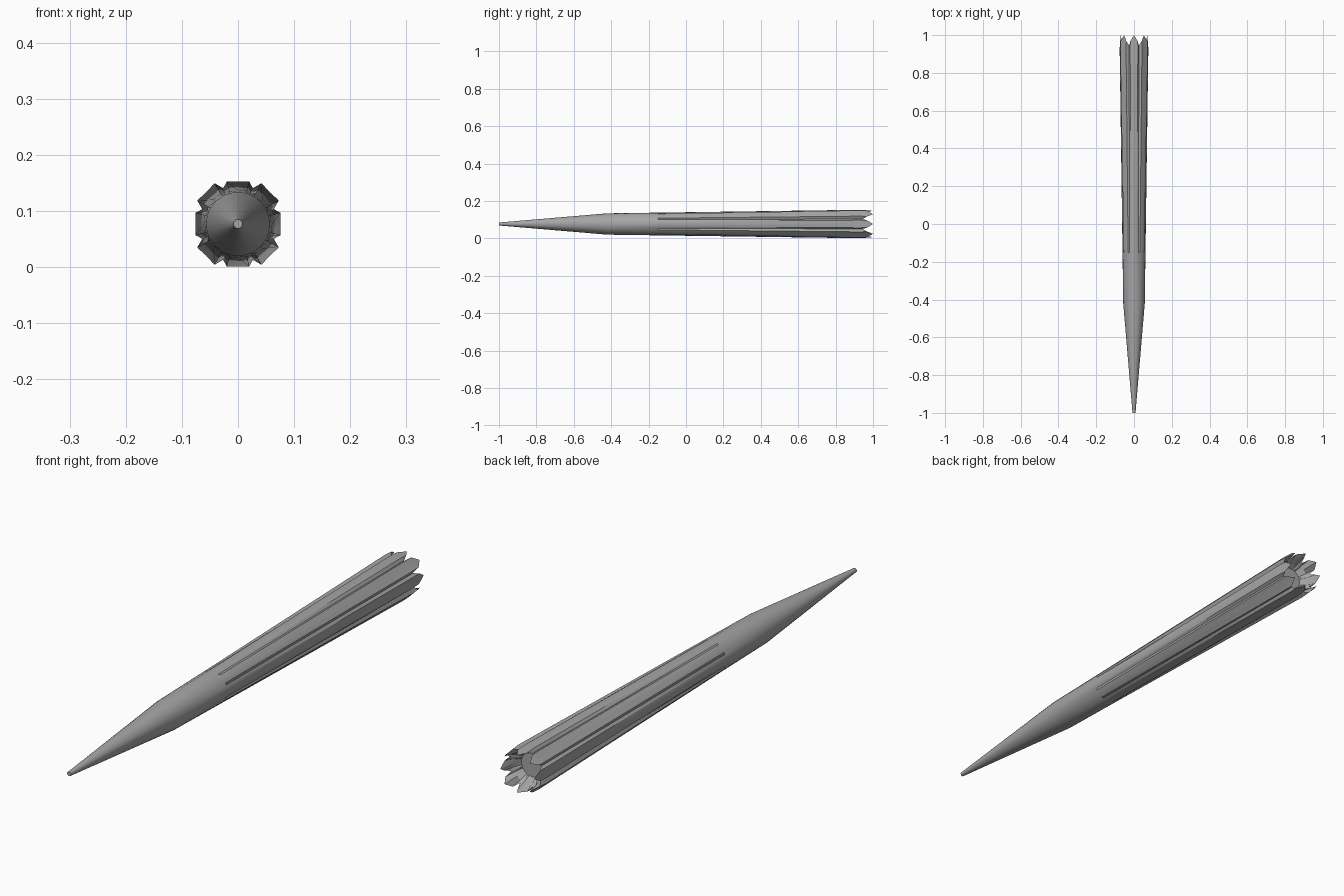
import bpy, bmesh, math

# Remove the default object
cube = bpy.data.objects.get("Cube")
if cube:
    bpy.data.objects.remove(cube, do_unlink=True)

PETALS = 8
CENTRE_Z = 0.077
TIP_R, NECK_R = 0.008, 0.057

# One grey stone material
stone = bpy.data.materials.new("stone grey")
stone.use_nodes = True
grey = (0.38, 0.38, 0.38, 1)
stone.diffuse_color = grey
stone.node_tree.nodes["Principled BSDF"].inputs["Base Color"].default_value = grey

# Angles around the shaft: groove, petal edge, petal middle, petal edge
PARTS = [(-22.5, "groove"), (-15, "edge"), (0, "middle"), (15, "edge")]
SLOTS = [(math.radians(k * 45 + a), kind, k % 2)
         for k in range(PETALS) for a, kind in PARTS]


def rear_radius(kind, diagonal):
    """Fluted outline at the broken end; diagonal petals stand out more."""
    if kind == "groove":
        return 0.069
    if kind == "edge":
        return 0.084 if diagonal else 0.078
    return 0.080 if diagonal else 0.076


def add_ring(bm, radius, depth):
    """Ring of vertices around the y axis from per-slot radius and y rules."""
    ring = []
    for angle, kind, diagonal in SLOTS:
        r = radius(kind, diagonal)
        ring.append(bm.verts.new((r * math.cos(angle), depth(kind),
                                  CENTRE_Z + r * math.sin(angle))))
    return ring


def shaft_radius(t):
    """Blend from the round neck to the fluted rear outline."""
    return lambda kind, diag: NECK_R + t * (rear_radius(kind, diag) - NECK_R)


def level(y):
    return lambda kind: y


bm = bmesh.new()
lip_y = {"groove": 0.945, "edge": 0.968, "middle": 1.0}
lip_scale = {"groove": 0.97, "edge": 0.97, "middle": 0.92}
rings = [
    # pointed tip, neck and fluted shaft
    add_ring(bm, lambda k, d: TIP_R, level(-1.0)),
    add_ring(bm, lambda k, d: NECK_R, level(-0.42)),
    add_ring(bm, shaft_radius(0.2), level(-0.15)),
    add_ring(bm, shaft_radius(1.0), level(0.93)),
    # pointed petals of the broken end, then the hollow inside
    add_ring(bm, lambda k, d: rear_radius(k, d) * lip_scale[k], lip_y.get),
    add_ring(bm, lambda k, d: rear_radius(k, d) * 0.78, level(0.935)),
    add_ring(bm, lambda k, d: 0.045, level(0.91)),
]
count = len(SLOTS)
for a, b in zip(rings, rings[1:]):
    for i in range(count):
        j = (i + 1) % count
        bm.faces.new((a[i], a[j], b[j], b[i]))
bm.faces.new(rings[0])
bm.faces.new(rings[-1])
bmesh.ops.recalc_face_normals(bm, faces=bm.faces)

mesh = bpy.data.meshes.new("spike")
bm.to_mesh(mesh)
bm.free()
mesh.materials.append(stone)
spike = bpy.data.objects.new("spike", mesh)
bpy.context.collection.objects.link(spike)

# Soft shaft with crisp broken edges
bpy.ops.object.select_all(action="DESELECT")
spike.select_set(True)
bpy.context.view_layer.objects.active = spike
bpy.ops.object.shade_smooth_by_angle(angle=math.radians(30))
